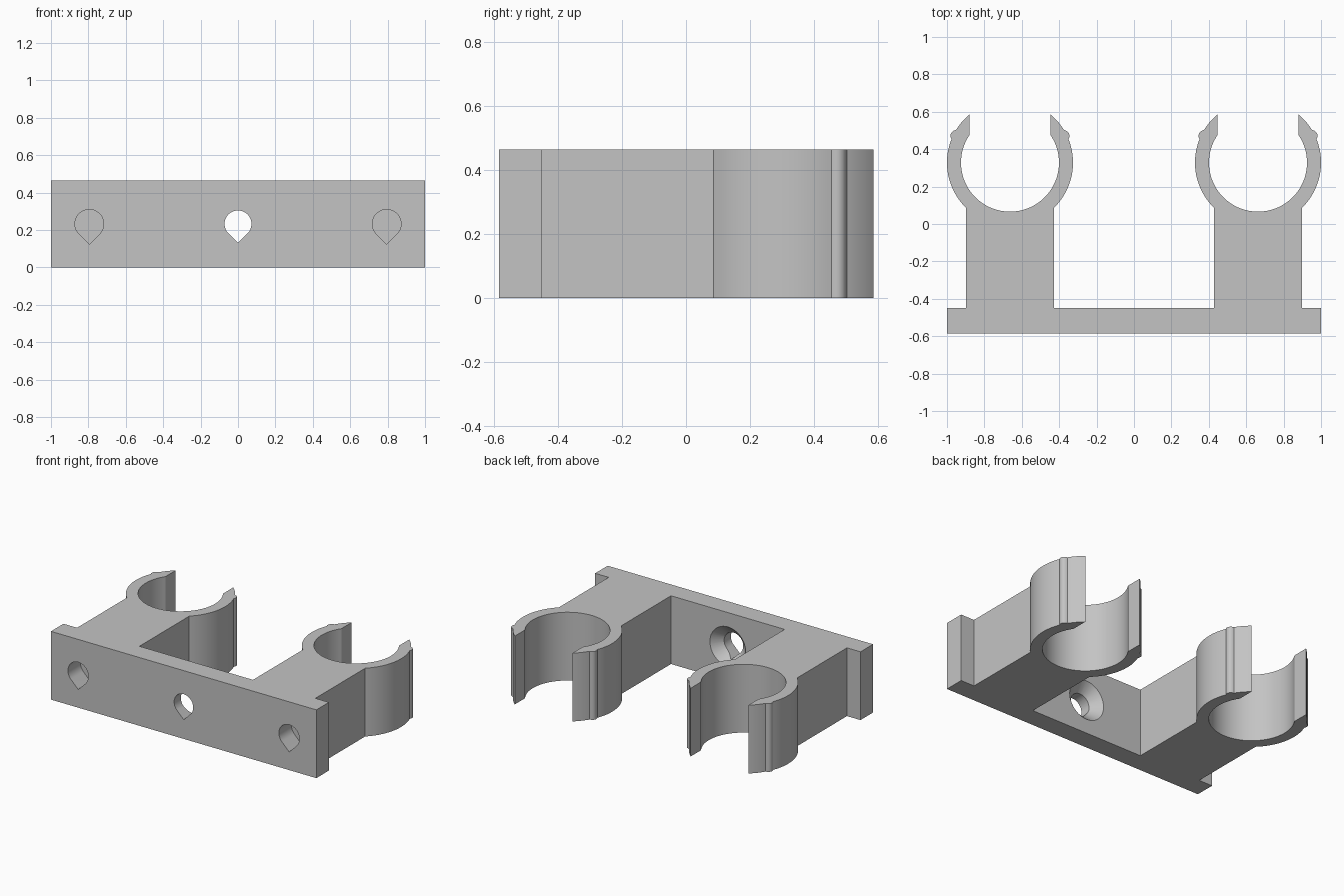
import bpy
import bmesh
import math
from mathutils import Matrix, Vector

cube = bpy.data.objects.get("Cube")
if cube:
    bpy.data.objects.remove(cube, do_unlink=True)

HEIGHT = 0.465
FRONT, PLATE_BACK = -0.585, -0.45
CLIP_X, CLIP_Y = 0.663, 0.328
OUTER, INNER = 0.337, 0.262
SLOT, BLOCK = 0.217, 0.235        # half widths of the clip mouth and the arm

grey = bpy.data.materials.new("plain grey")
grey.use_nodes = True
colour = (0.55, 0.55, 0.55, 1)
grey.diffuse_color = colour
grey.node_tree.nodes["Principled BSDF"].inputs["Base Color"].default_value = colour


def prism(name, points, axis, depth):
    """Extrude a closed outline along an axis."""
    bm = bmesh.new()
    face = bm.faces.new([bm.verts.new(p) for p in points])
    new = bmesh.ops.extrude_face_region(bm, geom=[face])["geom"]
    verts = [v for v in new if isinstance(v, bmesh.types.BMVert)]
    bmesh.ops.translate(bm, verts=verts, vec=Vector(axis) * depth)
    bmesh.ops.recalc_face_normals(bm, faces=bm.faces)
    return to_object(name, bm)


def to_object(name, bm):
    mesh = bpy.data.meshes.new(name)
    bm.to_mesh(mesh)
    bm.free()
    mesh.materials.append(grey)
    obj = bpy.data.objects.new(name, mesh)
    bpy.context.collection.objects.link(obj)
    return obj


def outer_radius(angle):
    """Clip radius with a small rounded bead near each tip."""
    bead, reach, t = 0.03, 0.322, angle - math.radians(26.5)
    inside = bead ** 2 - (reach * math.sin(t)) ** 2
    if inside < 0:
        return OUTER
    return max(OUTER, reach * math.cos(t) + math.sqrt(inside))


def span(start, end, count):
    return [start + (end - start) * i / count for i in range(count + 1)]


def clip_outline():
    """Open clip with its arm, from inner foot round to outer foot."""
    foot, tip = -math.acos(BLOCK / OUTER), math.acos(SLOT / OUTER)
    lip = math.acos(SLOT / INNER)
    side = [(BLOCK, PLATE_BACK - CLIP_Y)]
    for a in span(foot, tip, 72):
        r = outer_radius(a)
        side.append((r * math.cos(a), r * math.sin(a)))
    bore = [(INNER * math.cos(a), INNER * math.sin(a))
            for a in span(lip, -math.pi - lip, 72)]
    return side + bore + [(-u, v) for u, v in reversed(side)]


# Bracket outline: back plate, arms and clips in one profile
right_half = [(CLIP_X + u, CLIP_Y + v, 0) for u, v in reversed(clip_outline())]
right_half += [(1, PLATE_BACK, 0), (1, FRONT, 0)]
left_half = [(-x, y, z) for x, y, z in reversed(right_half)]
bracket = prism("pipe_clip_bracket", right_half + left_half, (0, 0, 1), HEIGHT)


def cut(cutter):
    cutter.hide_render = True
    mod = bracket.modifiers.new("hole", "BOOLEAN")
    mod.operation = "DIFFERENCE"
    mod.solver = "EXACT"
    mod.object = cutter
    bpy.context.view_layer.objects.active = bracket
    bpy.ops.object.modifier_apply(modifier=mod.name)
    bpy.data.objects.remove(cutter, do_unlink=True)


def teardrop(x, radius, depth):
    """Screw hole pointed at the bottom."""
    z, quarter = HEIGHT / 2, math.pi / 4
    points = [(x + radius * math.cos(a), FRONT - 0.05, z + radius * math.sin(a))
              for a in span(-quarter, 5 * quarter, 36)]
    points.append((x, FRONT - 0.05, z - radius * math.sqrt(2)))
    return prism("hole_cutter", points, (0, 1, 0), depth + 0.05)


# Two blind side holes and one through hole
for x in (-0.795, 0.795):
    cut(teardrop(x, 0.077, 0.135))
cut(teardrop(0, 0.072, 0.2))

# Countersink on the rear of the middle hole
bm = bmesh.new()
bmesh.ops.create_cone(bm, cap_ends=True, segments=48, radius1=0.065,
                      radius2=0.145, depth=0.08,
                      matrix=Matrix.Translation((0, PLATE_BACK - 0.03, HEIGHT / 2))
                      @ Matrix.Rotation(-math.pi / 2, 4, "X"))
cut(to_object("countersink_cutter", bm))

bpy.ops.object.select_all(action="DESELECT")
bracket.select_set(True)
bpy.context.view_layer.objects.active = bracket
bpy.ops.object.shade_smooth_by_angle(angle=math.radians(25))
